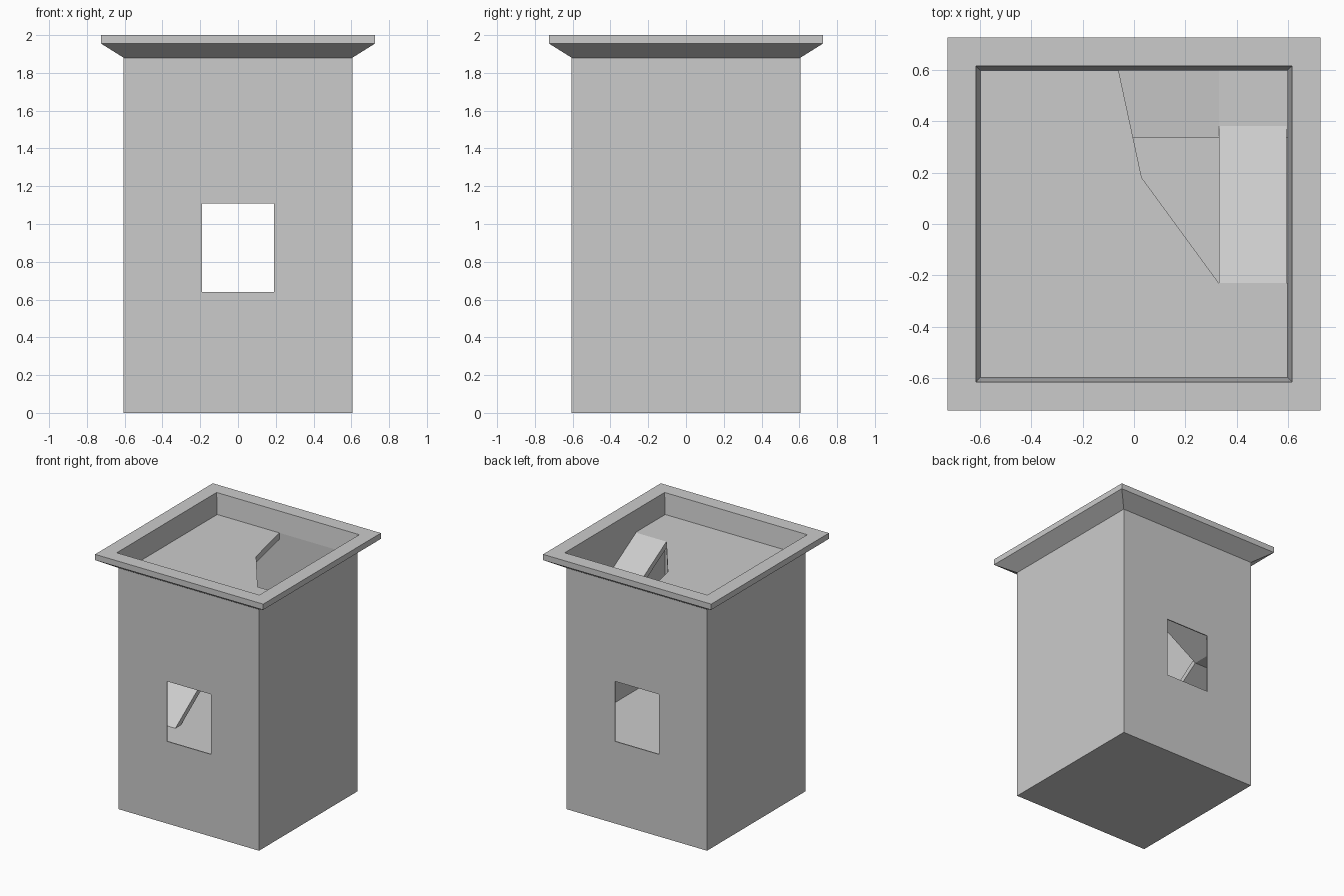
import bpy, bmesh
from mathutils import Vector

if "Cube" in bpy.data.objects:
    bpy.data.objects.remove(bpy.data.objects["Cube"])

IN = 0.597          # inner wall half width
FLOOR, LAND1, LAND2, ROOF = 0.61, 1.09, 1.48, 1.84
T = 0.05            # slab thickness


def finish(name, bm):
    bmesh.ops.recalc_face_normals(bm, faces=bm.faces)
    me = bpy.data.meshes.new(name)
    bm.to_mesh(me)
    bm.free()
    ob = bpy.data.objects.new(name, me)
    bpy.context.collection.objects.link(ob)
    return ob


def prism(name, pts, axis, lo, hi):
    """Extrude a 2D outline along an axis; the outline uses the other two axes in order."""
    def place(p, d):
        c = list(p)
        c.insert("xyz".index(axis), d)
        return Vector(c)
    bm = bmesh.new()
    a = [bm.verts.new(place(p, lo)) for p in pts]
    b = [bm.verts.new(place(p, hi)) for p in pts]
    bm.faces.new(a)
    bm.faces.new(b)
    n = len(pts)
    for i in range(n):
        j = (i + 1) % n
        bm.faces.new((a[i], a[j], b[j], b[i]))
    return finish(name, bm)


def slab(name, path, axis, lo, hi):
    """Slab of constant vertical thickness following a top line."""
    under = [(s, z - T) for s, z in reversed(path)]
    return prism(name, path + under, axis, lo, hi)


# tower shell: square rings from base, over the flared rim, down to the inner floor
bm = bmesh.new()
rings = []
for h, z in [(0.605, 0), (0.605, 1.88), (0.725, 1.955), (0.725, 2), (0.615, 2),
             (IN, ROOF), (IN, FLOOR)]:
    rings.append([bm.verts.new((sx * h, sy * h, z))
                  for sx, sy in [(-1, -1), (1, -1), (1, 1), (-1, 1)]])
for r, q in zip(rings, rings[1:]):
    for i in range(4):
        j = (i + 1) % 4
        bm.faces.new((r[i], r[j], q[j], q[i]))
bm.faces.new(rings[0])
bm.faces.new(rings[-1])
shell = finish("tower_shell", bm)

# front and back windows
w, z0, z1 = 0.19, 0.64, 1.108
cutter = prism("window_cutter", [(-w, z0), (w, z0), (w, z1), (-w, z1)], "y", -0.7, 0.7)
cutter.hide_render = True
cutter.hide_set(True)
mod = shell.modifiers.new("windows", "BOOLEAN")
mod.object = cutter
mod.solver = "EXACT"

# roof deck with an angular stair opening
prism("roof_deck", [(-IN, -IN), (IN, -IN), (IN, -0.23), (0.33, -0.23),
                    (0.03, 0.18), (-0.06, IN), (-IN, IN)], "z", ROOF - T, ROOF)

# ramps winding up the left, back and right walls, with corner landings
slab("left_ramp", [(-0.34, FLOOR), (0.335, LAND1), (IN, LAND1)], "x", -IN, -0.302)
slab("back_ramp", [(-0.302, LAND1), (0.33, LAND2), (IN, LAND2)], "y", 0.335, IN)
slab("right_ramp", [(-0.23, ROOF), (0.38, LAND2)], "x", 0.33, 0.592)
